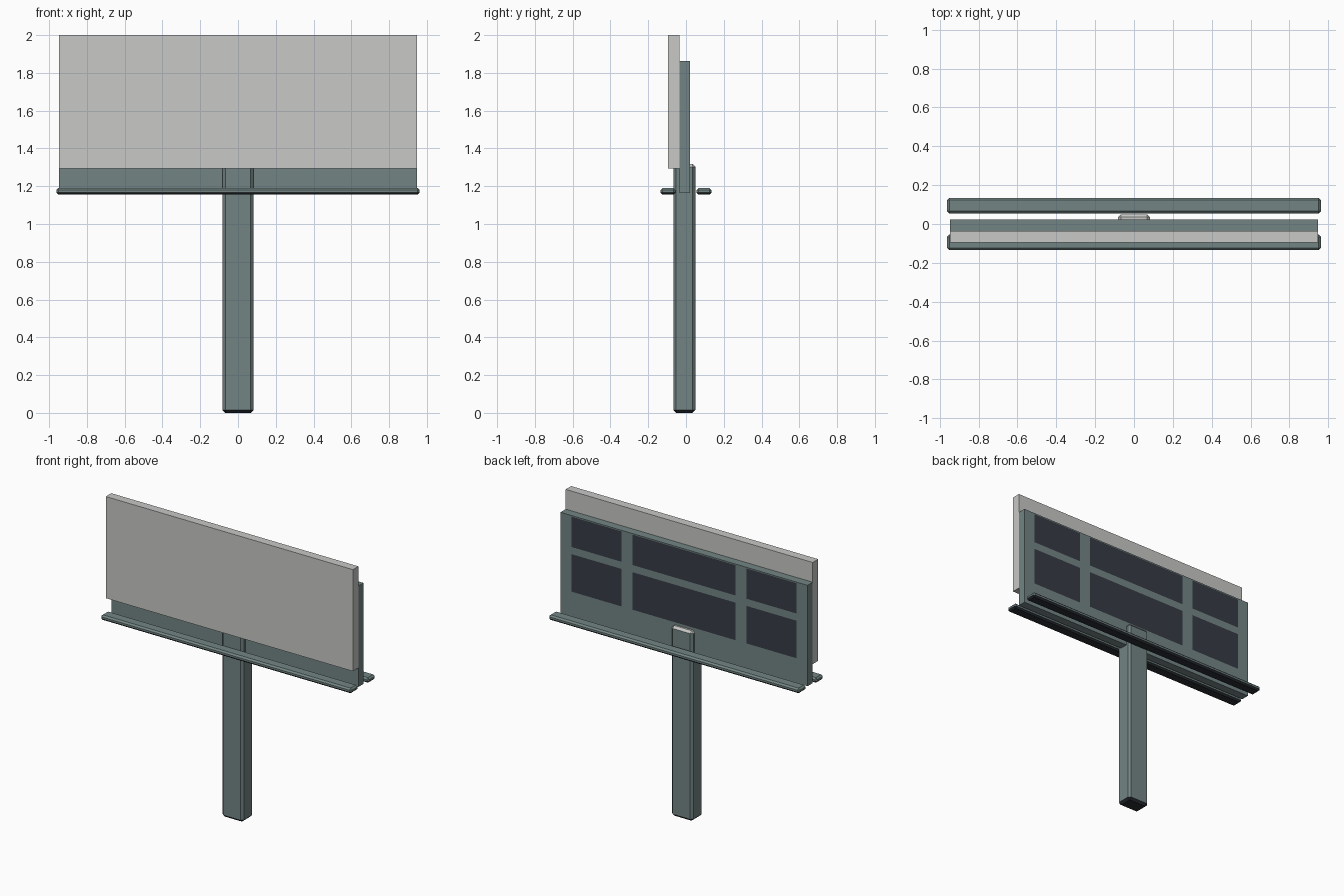
import bpy, bmesh

if "Cube" in bpy.data.objects:
    bpy.data.objects.remove(bpy.data.objects["Cube"])


def material(name, rgb):
    m = bpy.data.materials.new(name)
    m.diffuse_color = (*rgb, 1)
    m.use_nodes = True
    m.node_tree.nodes["Principled BSDF"].inputs["Base Color"].default_value = m.diffuse_color
    return m


STEEL = material("grey_green_steel", (0.17, 0.235, 0.23))
PALE = material("pale_grey", (0.58, 0.58, 0.57))
NAVY = material("dark_slate", (0.040, 0.044, 0.063))
BLACK = material("near_black", (0.022, 0.026, 0.032))


def finish(name, bm, mats):
    bmesh.ops.recalc_face_normals(bm, faces=bm.faces)
    me = bpy.data.meshes.new(name)
    bm.to_mesh(me)
    bm.free()
    for m in mats:
        me.materials.append(m)
    ob = bpy.data.objects.new(name, me)
    bpy.context.collection.objects.link(ob)
    return ob


def box_bm(lo, hi, bevel=0):
    bm = bmesh.new()
    bmesh.ops.create_cube(bm, size=1)
    for v in bm.verts:
        for i in range(3):
            v.co[i] = lo[i] + (v.co[i] + 0.5) * (hi[i] - lo[i])
    if bevel:
        bmesh.ops.bevel(bm, geom=bm.edges[:], offset=bevel, segments=1,
                        affect='EDGES', profile=0.5)
    bm.normal_update()
    return bm


# Advertising panel on the front
finish("display_panel", box_bm((-0.948, -0.095, 1.295), (0.948, -0.035, 2.0)), [PALE])

# Support post: pale top, dark foot
bm = box_bm((-0.082, -0.067, 0), (0.082, 0.05, 1.318), 0.015)
for f in bm.faces:
    f.material_index = 1 if f.normal.z > 0.3 else 2 if f.normal.z < -0.3 else 0
finish("support_post", bm, [STEEL, PALE, BLACK])

# Front and back walkways with dark undersides
for name, y in (("front_walkway", -0.095), ("back_walkway", 0.095)):
    bm = box_bm((-0.962, y - 0.04, 1.155), (0.962, y + 0.04, 1.19), 0.011)
    for f in bm.faces:
        f.material_index = 1 if f.normal.z < -0.3 else 0
    finish(name, bm, [STEEL, BLACK])

# Backing frame: box sliced along a grid, dark bays chosen by position on the back
bm = box_bm((-0.948, -0.035, 1.163), (0.948, 0.022, 1.863))
cuts = [((s * x, 0, 0), (1, 0, 0)) for x in (0.394, 0.479, 0.865) for s in (-1, 1)]
cuts += [((0, 0, z), (0, 0, 1)) for z in (1.335, 1.595, 1.645, 1.855)]
for co, no in cuts:
    bmesh.ops.bisect_plane(bm, geom=bm.verts[:] + bm.edges[:] + bm.faces[:],
                           plane_co=co, plane_no=no)
bm.normal_update()
for f in bm.faces:
    c = f.calc_center_median()
    bay_x = abs(c.x) < 0.394 or 0.479 < abs(c.x) < 0.865
    bay_z = 1.335 < c.z < 1.595 or 1.645 < c.z < 1.855
    f.material_index = 1 if f.normal.y > 0.9 and bay_x and bay_z else 0
finish("backing_frame", bm, [STEEL, NAVY])
